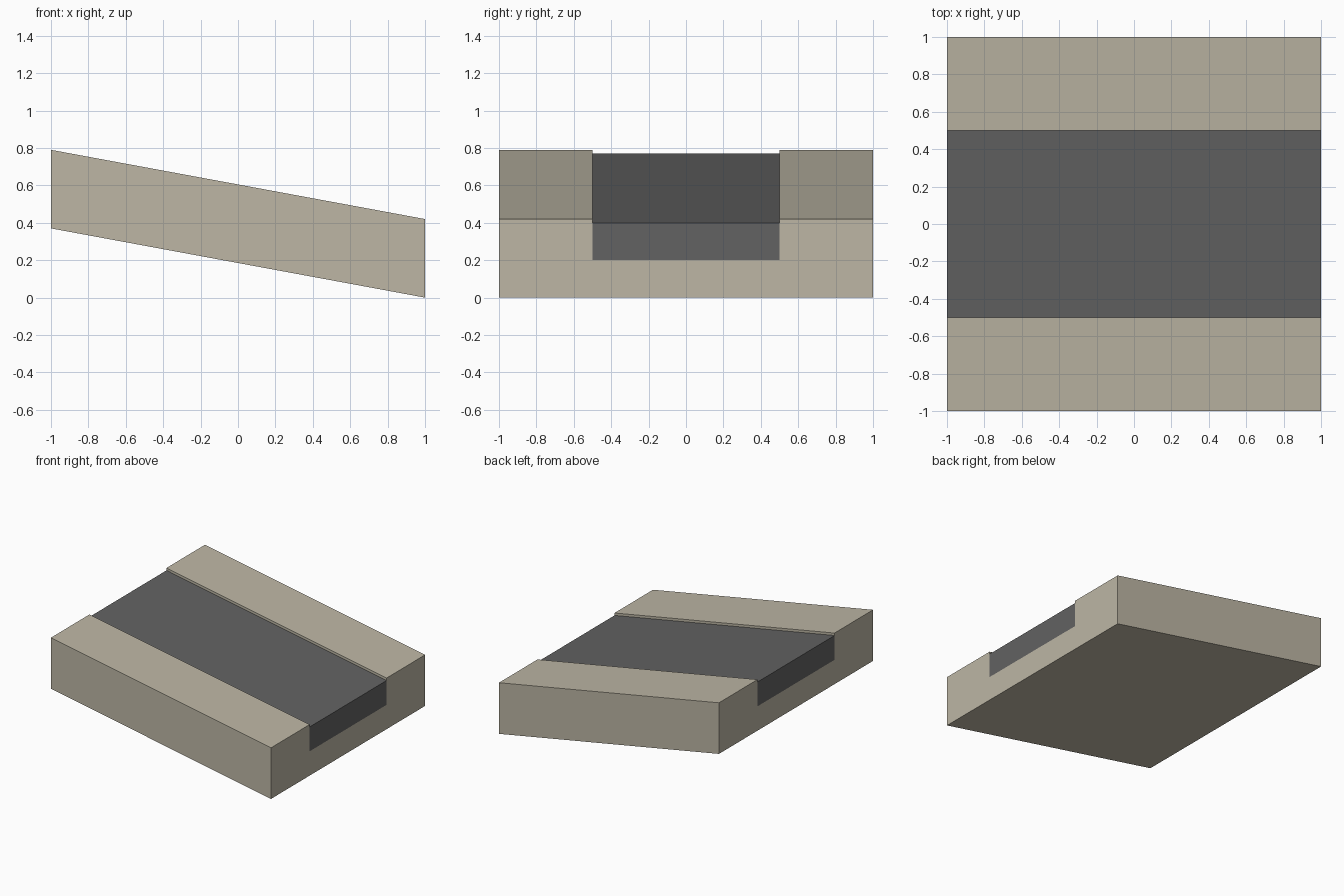
import bpy
import bmesh

cube = bpy.data.objects.get("Cube")
if cube:
    bpy.data.objects.remove(cube, do_unlink=True)

DROP = 0.37            # fall of the slope from -x to +x
GROOVE = 0.5           # half width of the road channel
BED_TOP, ROAD_TOP, ROAD_BASE = 0.42, 0.40, 0.20


def material(name, color):
    mat = bpy.data.materials.new(name)
    mat.use_nodes = True
    mat.diffuse_color = color
    mat.node_tree.nodes["Principled BSDF"].inputs["Base Color"].default_value = color
    return mat


def sloped_prism(name, profile, mat):
    """Extrude a (y, z) profile along x, raising the -x end."""
    bm = bmesh.new()
    face = bm.faces.new([bm.verts.new((1, y, z)) for y, z in profile])
    result = bmesh.ops.extrude_face_region(bm, geom=[face], use_keep_orig=True)
    moved = [v for v in result["geom"] if isinstance(v, bmesh.types.BMVert)]
    bmesh.ops.translate(bm, verts=moved, vec=(-2, 0, DROP))
    bmesh.ops.recalc_face_normals(bm, faces=bm.faces)
    mesh = bpy.data.meshes.new(name)
    bm.to_mesh(mesh)
    bm.free()
    mesh.materials.append(mat)
    obj = bpy.data.objects.new(name, mesh)
    bpy.context.collection.objects.link(obj)
    return obj


concrete = material("warm concrete", (0.51, 0.47, 0.375, 1))
asphalt = material("dark asphalt", (0.123, 0.123, 0.123, 1))

# Concrete bed with raised sidewalks on both sides of a channel
half = [(GROOVE, ROAD_BASE), (GROOVE, BED_TOP), (1, BED_TOP), (1, 0)]
sloped_prism("sidewalk_bed", half + [(-y, z) for y, z in reversed(half)], concrete)

# Road slab lying in the channel, slightly below the sidewalks
sloped_prism("road_slab", [(-GROOVE, ROAD_BASE), (GROOVE, ROAD_BASE),
                           (GROOVE, ROAD_TOP), (-GROOVE, ROAD_TOP)], asphalt)
